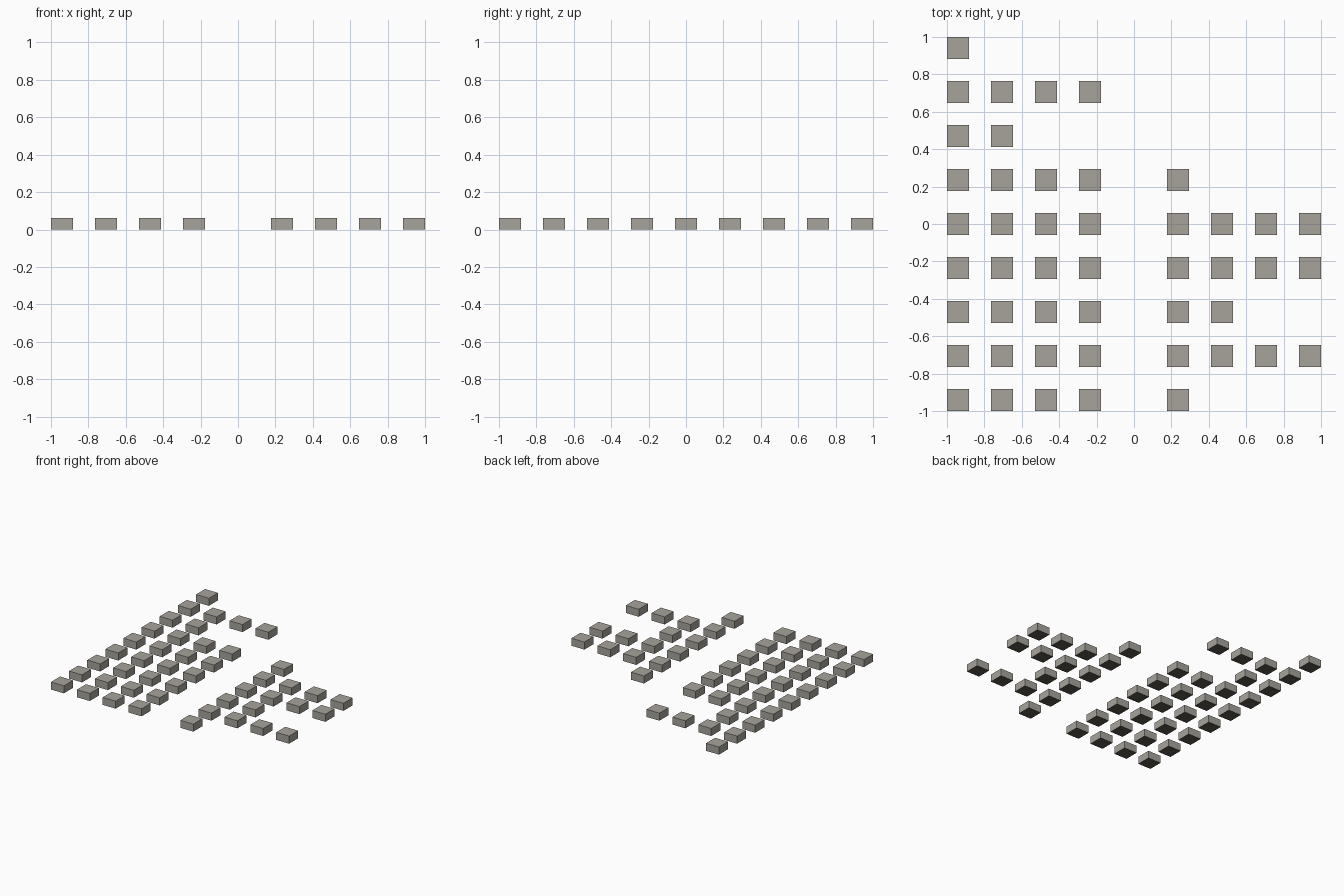
import bpy, bmesh
from mathutils import Matrix, Vector

if "Cube" in bpy.data.objects:
    bpy.data.objects.remove(bpy.data.objects["Cube"])

SIZE = 2 / 17          # block width, gaps are equally wide
PITCH = 2 * SIZE
HEIGHT = 0.062

# Blocks per row, back to front: (left bank, right bank), each filled from its left
ROWS = [(1, 0), (4, 0), (2, 0), (4, 1), (4, 4), (4, 4), (4, 2), (4, 4), (4, 1)]


def material(name, colour):
    mat = bpy.data.materials.new(name)
    mat.diffuse_color = (*colour, 1)
    mat.use_nodes = True
    mat.node_tree.nodes["Principled BSDF"].inputs["Base Color"].default_value = mat.diffuse_color
    return mat


stone = material("warm grey stone", (0.385, 0.37, 0.325))
underside = material("dark grey underside", (0.10, 0.09, 0.075))


def block_row(name, y, columns):
    """One row of separate flat blocks at the given column numbers."""
    bm = bmesh.new()
    for c in columns:
        place = Matrix.Translation(Vector(((c - 4) * PITCH, y, HEIGHT / 2)))
        bmesh.ops.create_cube(bm, size=1, matrix=place @ Matrix.Diagonal((SIZE, SIZE, HEIGHT, 1)))
    # Dark bottoms
    bm.normal_update()
    for face in bm.faces:
        face.material_index = 1 if face.normal.z < -0.5 else 0
    mesh = bpy.data.meshes.new(name)
    bm.to_mesh(mesh)
    bm.free()
    mesh.materials.append(stone)
    mesh.materials.append(underside)
    bpy.context.collection.objects.link(bpy.data.objects.new(name, mesh))


# Left and right banks, with the middle column left open as an aisle
for i, (left, right) in enumerate(ROWS):
    y = (4 - i) * PITCH
    block_row(f"left_blocks_{i + 1}", y, range(left))
    if right:
        block_row(f"right_blocks_{i + 1}", y, range(5, 5 + right))
